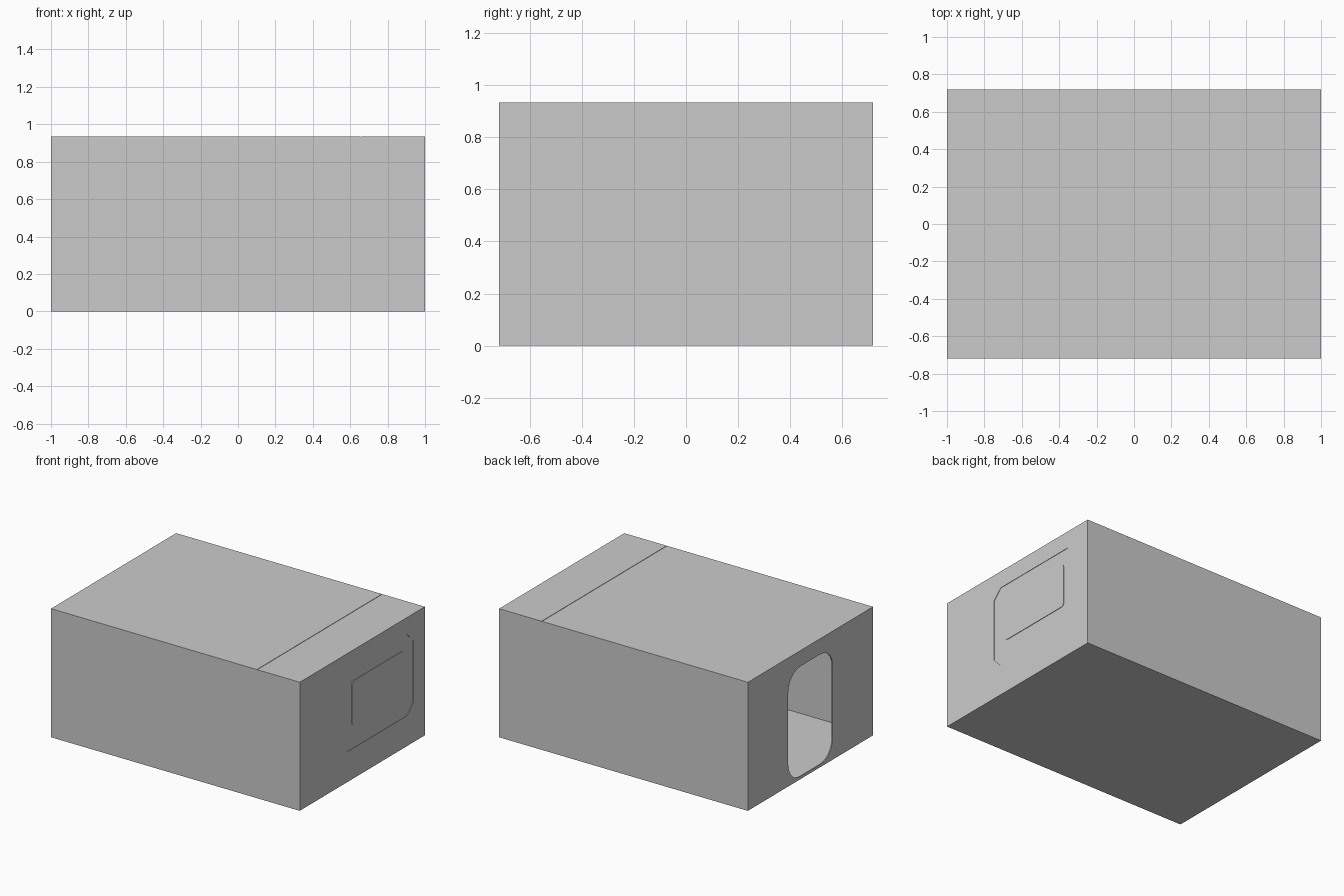
import bpy, bmesh, math

if "Cube" in bpy.data.objects:
    bpy.data.objects.remove(bpy.data.objects["Cube"])

L, W, H = 2.0, 1.436, 0.934   # overall length, width, height
T = 0.008                     # wall thickness


def new_object(name, bm):
    bmesh.ops.recalc_face_normals(bm, faces=bm.faces)
    mesh = bpy.data.meshes.new(name)
    bm.to_mesh(mesh)
    bm.free()
    obj = bpy.data.objects.new(name, mesh)
    bpy.context.collection.objects.link(obj)
    return obj


def box(name, x0, x1, y0, y1, z0, z1):
    bm = bmesh.new()
    bmesh.ops.create_cube(bm, size=1)
    for v in bm.verts:
        v.co = ((x0 + x1) / 2 + v.co.x * (x1 - x0),
                (y0 + y1) / 2 + v.co.y * (y1 - y0),
                (z0 + z1) / 2 + v.co.z * (z1 - z0))
    return new_object(name, bm)


def rounded_slab(name, x0, x1, y0, y1, z0, z1, r, steps):
    """Rounded rectangle in the YZ plane, extruded along X."""
    bm = bmesh.new()
    corners = [(y1 - r, z1 - r), (y0 + r, z1 - r), (y0 + r, z0 + r), (y1 - r, z0 + r)]
    verts = []
    for i, (cy, cz) in enumerate(corners):
        for s in range(steps + 1):
            a = math.pi / 2 * (i + s / steps)
            verts.append(bm.verts.new((x0, cy + r * math.cos(a), cz + r * math.sin(a))))
    face = bm.faces.new(verts)
    ext = bmesh.ops.extrude_face_region(bm, geom=[face])["geom"]
    for v in ext:
        if isinstance(v, bmesh.types.BMVert):
            v.co.x = x1
    return new_object(name, bm)


def cut(target, cutter):
    cutter.hide_render = True
    mod = target.modifiers.new(cutter.name, 'BOOLEAN')
    mod.operation = 'DIFFERENCE'
    mod.solver = 'EXACT'
    mod.object = cutter
    bpy.context.view_layer.objects.active = target
    bpy.ops.object.modifier_apply(modifier=mod.name)
    bpy.data.objects.remove(cutter)


# Hollow thin-walled body
body = box("body", -L / 2, L / 2 - 0.001, -W / 2, W / 2, 0, H)
cut(body, box("cavity", -L / 2 + T, L / 2 - T, -W / 2 + T, W / 2 - T, T, H - T))

# Rounded entrance in the left end
cut(body, rounded_slab("entrance_cutter", -1.1, -0.9, -0.255, 0.255, 0.02, 0.82, 0.14, 6))

# Shallow recess around the panel on the right end
cut(body, rounded_slab("recess_cutter", 0.996, 1.1, -0.24, 0.585, 0.22, 0.81, 0.07, 1))

# Lid seam across the roof
cut(body, box("seam_cutter", 0.654, 0.658, -1, 1, H - 0.003, H + 0.1))

# Raised panel inside the recess
rounded_slab("end_panel", 0.994, 1.0, -0.12, 0.47, 0.39, 0.71, 0.02, 2)
